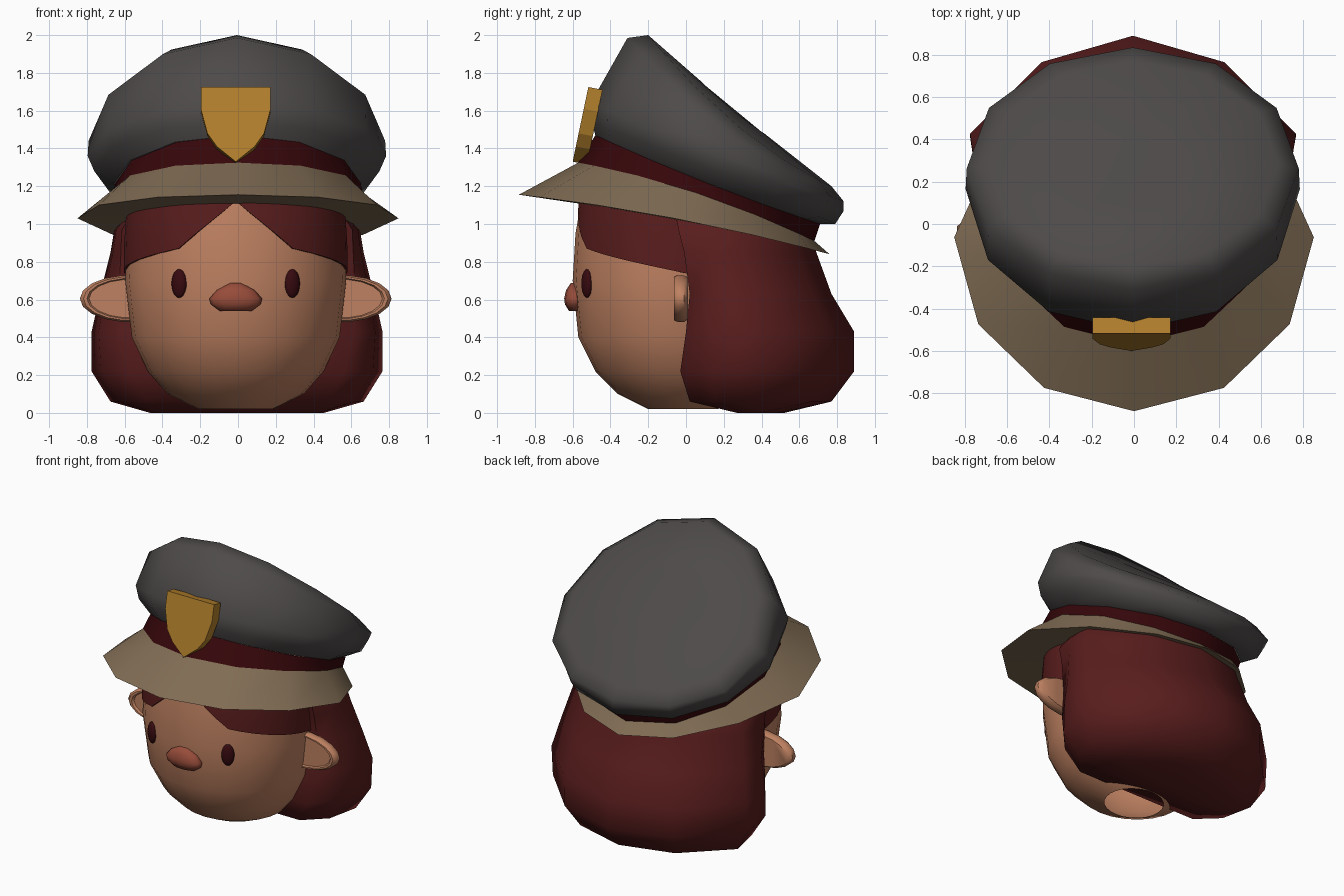
import bpy, bmesh, math
from math import sin, cos, pi, radians
from mathutils import Matrix

cube = bpy.data.objects.get("Cube")
if cube:
    bpy.data.objects.remove(cube)

SHIFT = -0.012  # slight sideways offset of the face and badge


def material(name, r, g, b):
    m = bpy.data.materials.new(name)
    m.use_nodes = True
    m.diffuse_color = (r, g, b, 1)
    m.node_tree.nodes["Principled BSDF"].inputs["Base Color"].default_value = (r, g, b, 1)
    return m


SKIN = material("skin", 0.52, 0.22, 0.12)
HAIR = material("dark red hair", 0.1, 0.012, 0.012)
GREY = material("charcoal cloth", 0.075, 0.069, 0.067)
MAROON = material("maroon band", 0.036, 0.002, 0.003)
TAN = material("tan brim", 0.22, 0.153, 0.09)
GOLD = material("gold", 0.45, 0.215, 0.025)
NOSE = material("nose red", 0.31, 0.072, 0.042)
EYE = material("eye brown", 0.038, 0.003, 0.005)


def finish(name, bm, mat, angle=50, mirror=False, x=0.0):
    bmesh.ops.recalc_face_normals(bm, faces=bm.faces)
    me = bpy.data.meshes.new(name)
    bm.to_mesh(me)
    bm.free()
    ob = bpy.data.objects.new(name, me)
    bpy.context.collection.objects.link(ob)
    me.materials.append(mat)
    ob.location.x = x
    if mirror:
        ob.modifiers.new("Mirror", 'MIRROR')
    bpy.ops.object.select_all(action='DESELECT')
    ob.select_set(True)
    bpy.context.view_layer.objects.active = ob
    if angle:
        bpy.ops.object.shade_smooth_by_angle(angle=radians(angle))


def loft(rings, closed=True, cap_start=False, cap_end=False):
    """Skin a list of point rings."""
    bm = bmesh.new()
    rows = [[bm.verts.new(p) for p in ring] for ring in rings]
    n = len(rows[0])
    for a, b in zip(rows, rows[1:]):
        for i in range(n if closed else n - 1):
            j = (i + 1) % n
            bm.faces.new((a[i], a[j], b[j], b[i]))
    if cap_start:
        bm.faces.new(rows[0])
    if cap_end:
        bm.faces.new(rows[-1])
    return bm


# ---------- cap: tilted twelve-sided rings, optionally pinched at the back ----------
def hat_ring(rx, front, back, side_z, pinch=0.0, n=12):
    (yf, zf), (yb, zb) = front, back
    cy, ry = (yf + yb) / 2, (yb - yf) / 2
    tilt, bow = (zf - zb) / 2, (zf + zb) / 2 - side_z
    ring = []
    for i in range(n):
        a = 2 * pi * i / n
        width = rx * (1 - pinch * max(0, -cos(a)))
        ring.append((width * sin(a), cy - ry * cos(a),
                     side_z + tilt * cos(a) + bow * cos(a) ** 2))
    return ring


brim_under = hat_ring(0.52, (-0.5, 1.1), (0.64, 0.89), 1.0)
brim_edge = hat_ring(0.85, (-0.885, 1.155), (0.76, 0.84), 1.03, 0.2)
band_low = hat_ring(0.66, (-0.57, 1.325), (0.68, 0.91), 1.165)
band_high = hat_ring(0.65, (-0.48, 1.47), (0.71, 1.0), 1.215)
crown = [
    band_high,
    hat_ring(0.755, (-0.5, 1.54), (0.79, 1.0), 1.28),
    hat_ring(0.79, (-0.505, 1.64), (0.835, 1.07), 1.36),
    hat_ring(0.785, (-0.31, 1.985), (0.835, 1.12), 1.44),
    hat_ring(0.69, (-0.2, 2.0), (0.77, 1.2), 1.51),
    hat_ring(0.3, (0.08, 1.755), (0.42, 1.475), 1.6),
]
finish("cap_brim", loft([brim_under, brim_edge, band_low]), TAN, 40)
finish("cap_band", loft([band_low, band_high]), MAROON, 40)
finish("cap_crown", loft(crown, cap_end=True), GREY, 70, x=-0.006)

# ---------- badge: tilted extruded shield ----------
half = [(0.185, 1.725), (0.185, 1.61), (0.15, 1.48), (0.1, 1.41)]
outline = half + [(0, 1.33)] + [(-x, z) for x, z in reversed(half)]


def badge_y(z):
    return -0.6 + (z - 1.33) * 0.21


bm = loft([[(x, badge_y(z) + d, z - d * 0.2) for x, z in outline] for d in (0, 0.075)],
          cap_start=True, cap_end=True)
finish("cap_badge", bm, GOLD, 0, x=SHIFT)

# ---------- head: z, half width, front y, back y ----------
HEAD = [(0.02, 0.2, -0.2, 0.17), (0.1, 0.36, -0.36, 0.3), (0.22, 0.465, -0.48, 0.4),
        (0.4, 0.55, -0.57, 0.45), (0.7, 0.585, -0.6, 0.45), (0.95, 0.575, -0.585, 0.42),
        (1.15, 0.55, -0.55, 0.35)]


def head_point(a, z, off=0.0):
    for lo, hi in zip(HEAD, HEAD[1:]):
        if z <= hi[0] or hi is HEAD[-1]:
            t = (z - lo[0]) / (hi[0] - lo[0])
            w, yf, yb = (lo[k] + t * (hi[k] - lo[k]) for k in (1, 2, 3))
            break
    return ((w + off) * sin(a), (yf + yb) / 2 - ((yb - yf) / 2 + off) * cos(a), z)


SEG = 24
rings = [[head_point(2 * pi * i / SEG, h[0]) for i in range(SEG)] for h in HEAD]
finish("head", loft(rings, cap_end=True), SKIN, 60, x=SHIFT)

# ---------- fringe: parted shell lying on the forehead ----------
KINK = radians(31)


def fringe_bottom(a):
    if a < KINK:
        return 1.12 - 0.25 * a / KINK
    return 0.87 - 0.115 * (a - KINK) / (pi / 2 - KINK)


angles = [KINK * i / 4 for i in range(5)] + [KINK + radians(72) * i / 9 for i in range(1, 10)]
rows = []
for t, off in ((0, -0.01), (0, 0.01), (0.35, 0.014), (0.7, 0.018), (1, 0.02)):
    rows.append([head_point(a, fringe_bottom(a) * (1 - t) + 1.15 * t, off) for a in angles])
finish("hair_fringe", loft(rows, closed=False), HAIR, 60, mirror=True, x=SHIFT)

# ---------- back hair: z, front half width, full half width, front y, back y ----------
HAIR_RINGS = [(0.0, 0.34, 0.46, 0.27, 0.52), (0.06, 0.48, 0.67, 0.02, 0.77),
              (0.22, 0.57, 0.77, -0.03, 0.89), (0.43, 0.62, 0.77, 0.0, 0.89),
              (0.63, 0.625, 0.725, 0.02, 0.77), (0.85, 0.615, 0.67, -0.01, 0.69),
              (0.97, 0.61, 0.65, -0.04, 0.655), (1.08, 0.54, 0.56, -0.06, 0.55)]


def hair_ring(z, wf, w, yf, yb):
    depth = yb - yf
    side = [(wf, yf), (wf * 0.25 + w * 0.75, yf + depth * 0.18), (w, yf + depth * 0.48),
            (w * 0.56, yf + depth * 0.86)]
    pts = side + [(0, yb)] + [(-x, y) for x, y in reversed(side)]
    return [(x, y, z) for x, y in pts]


bm = loft([hair_ring(*r) for r in HAIR_RINGS], cap_start=True, cap_end=True)
finish("back_hair", bm, HAIR, 60, x=-0.005)

# ---------- ears: flat ovals with a shallow hollow in front ----------
def ear_ring(scale, y, n=18):
    return [(0.555 + 0.27 * scale * cos(2 * pi * i / n), y,
             0.605 + 0.125 * scale * sin(2 * pi * i / n)) for i in range(n)]


ear = [ear_ring(0.9, 0.01), ear_ring(1, -0.01), ear_ring(1, -0.045),
       ear_ring(0.93, -0.063), ear_ring(0.86, -0.063), ear_ring(0.82, -0.048)]
finish("ears", loft(ear, cap_start=True, cap_end=True), SKIN, 45, mirror=True, x=SHIFT)

# ---------- eyes ----------
bm = bmesh.new()
place = (Matrix.Translation((0.3, -0.525, 0.685)) @ Matrix.Rotation(radians(27), 4, 'Z')
         @ Matrix.Diagonal((0.043, 0.025, 0.076, 1)))
bmesh.ops.create_uvsphere(bm, u_segments=14, v_segments=10, radius=1, matrix=place)
finish("eyes", bm, EYE, 60, mirror=True, x=SHIFT)

# ---------- nose: rounded wedge, z, half width, half depth ----------
NOSE_RINGS = [(0.54, 0.085, 0.03), (0.575, 0.132, 0.051), (0.605, 0.14, 0.055),
              (0.65, 0.1, 0.045), (0.687, 0.03, 0.02)]
rings = [[(w * cos(2 * pi * i / 12), -0.59 + d * sin(2 * pi * i / 12), z) for i in range(12)]
         for z, w, d in NOSE_RINGS]
finish("nose", loft(rings, cap_start=True, cap_end=True), NOSE, 70, x=SHIFT)
